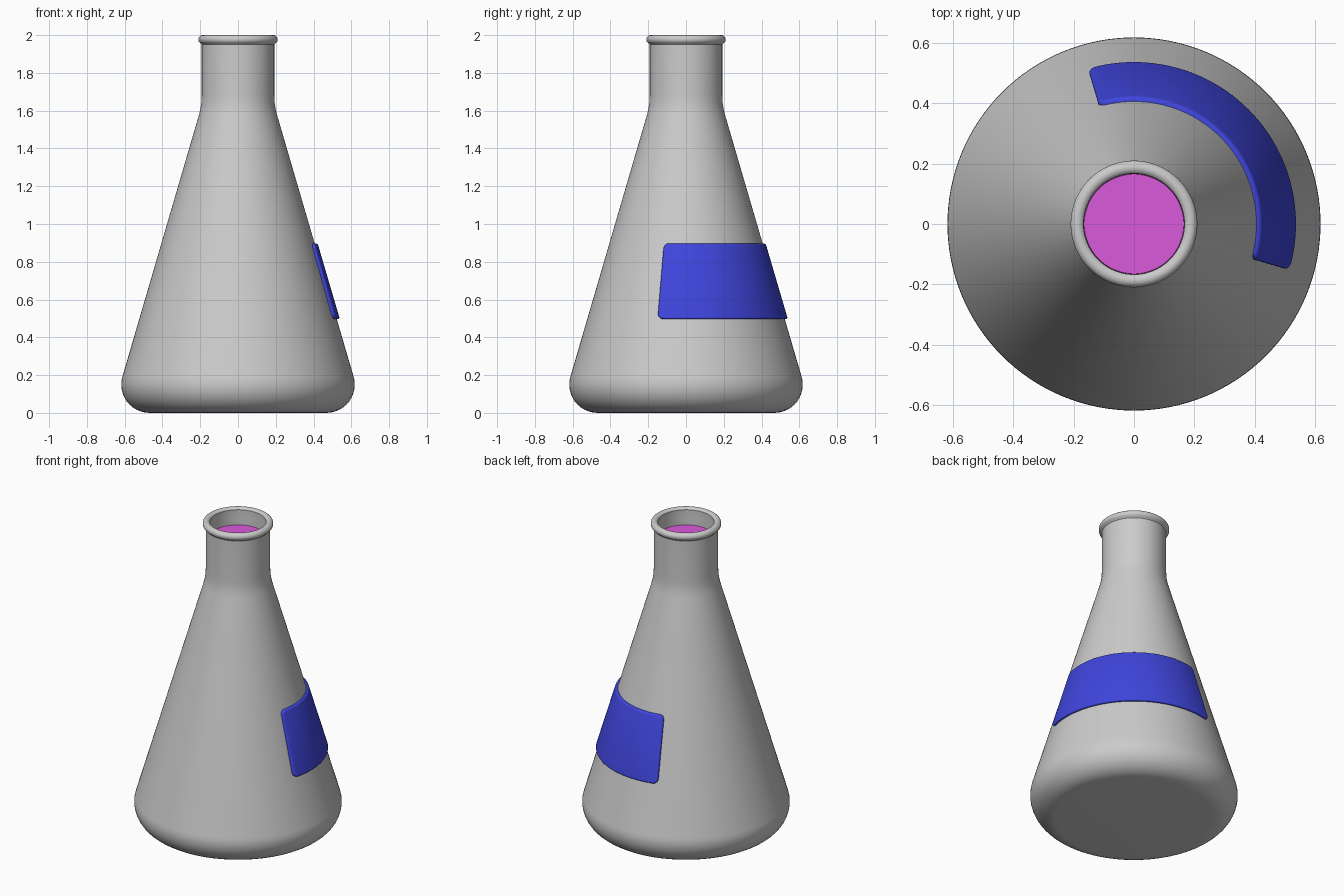
import bpy, bmesh
from math import sin, cos, pi, radians

if "Cube" in bpy.data.objects:
    bpy.data.objects.remove(bpy.data.objects["Cube"])

SEG = 128


def lathe(name, profile):
    """Spin an (r, z) profile around the z axis."""
    bm = bmesh.new()
    verts = [bm.verts.new((r, 0, z)) for r, z in profile]
    edges = [bm.edges.new(p) for p in zip(verts, verts[1:])]
    bmesh.ops.spin(bm, geom=verts + edges, axis=(0, 0, 1), cent=(0, 0, 0),
                   angle=2 * pi, steps=SEG, use_merge=True)
    bmesh.ops.remove_doubles(bm, verts=bm.verts[:], dist=1e-5)
    return finish(name, bm)


def finish(name, bm, angle=40):
    bmesh.ops.recalc_face_normals(bm, faces=bm.faces[:])
    me = bpy.data.meshes.new(name)
    bm.to_mesh(me)
    bm.free()
    ob = bpy.data.objects.new(name, me)
    bpy.context.collection.objects.link(ob)
    bpy.context.view_layer.objects.active = ob
    ob.select_set(True)
    bpy.ops.object.shade_smooth_by_angle(angle=radians(angle))
    ob.select_set(False)
    return ob


def colour(ob, name, rgb):
    mat = bpy.data.materials.new(name)
    mat.diffuse_color = (*rgb, 1)
    mat.use_nodes = True
    mat.node_tree.nodes["Principled BSDF"].inputs["Base Color"].default_value = mat.diffuse_color
    ob.data.materials.append(mat)


def arc(cx, cz, r, a0, a1, n):
    return [(cx + r * cos(radians(a0 + (a1 - a0) * i / n)),
             cz + r * sin(radians(a0 + (a1 - a0) * i / n))) for i in range(n + 1)]


# Glass flask: base, rounded heel, cone, neck, rolled lip, inner wall
heel = arc(0.468, 0.15, 0.15, -90, 16.4, 12)
shoulder = [(0.206, 1.58), (0.199, 1.61), (0.194, 1.64), (0.192, 1.68)]
lip = [(0.192, 1.95)] + arc(0.187, 1.977, 0.023, -60, 150, 12)
inner = [(0.168, 1.965), (0.166, 1.93), (0.166, 1.66), (0.178, 1.59),
         (0.575, 0.22), (0.575, 0.12), (0.53, 0.05), (0.45, 0.03), (0, 0.03)]
lathe("flask", [(0, 0)] + heel + shoulder + lip + inner)

# Liquid filling the inside
liquid = lathe("liquid", [(0, 0.035), (0.44, 0.035), (0.52, 0.06), (0.565, 0.125),
                          (0.565, 0.22), (0.172, 1.58), (0.165, 1.66),
                          (0.165, 1.89), (0, 1.89)])
colour(liquid, "magenta", (0.7, 0.1, 0.72))

# Label: bevelled slab wrapped round the cone
R, HALF, THICK = 0.47, radians(61.5) * 0.47, 0.03
bm = bmesh.new()
bmesh.ops.create_cube(bm, size=1)
for v in bm.verts:
    v.co.x *= 2 * HALF
    v.co.y *= THICK
    v.co.z = 0.697 + v.co.z * 0.4
corners = [e for e in bm.edges if abs(e.verts[0].co.y - e.verts[1].co.y) > 0.01]
bmesh.ops.bevel(bm, geom=corners, offset=0.028, segments=5, profile=0.5, affect='EDGES')
front = [e for e in bm.edges if all(v.co.y > 0.01 for v in e.verts)]
bmesh.ops.bevel(bm, geom=front, offset=0.011, segments=4, profile=0.5, affect='EDGES')
for i in range(1, 48):
    x = -HALF + 2 * HALF * i / 48
    bmesh.ops.bisect_plane(bm, geom=bm.verts[:] + bm.edges[:] + bm.faces[:],
                           plane_co=(x, 0, 0), plane_no=(1, 0, 0))
for v in bm.verts:
    a = radians(45) + v.co.x / R
    r = 0.2 + (1.6 - v.co.z) * 0.294 + v.co.y
    v.co.x, v.co.y = r * cos(a), r * sin(a)
label = finish("label", bm, 50)
colour(label, "blue", (0.05, 0.06, 0.72))
